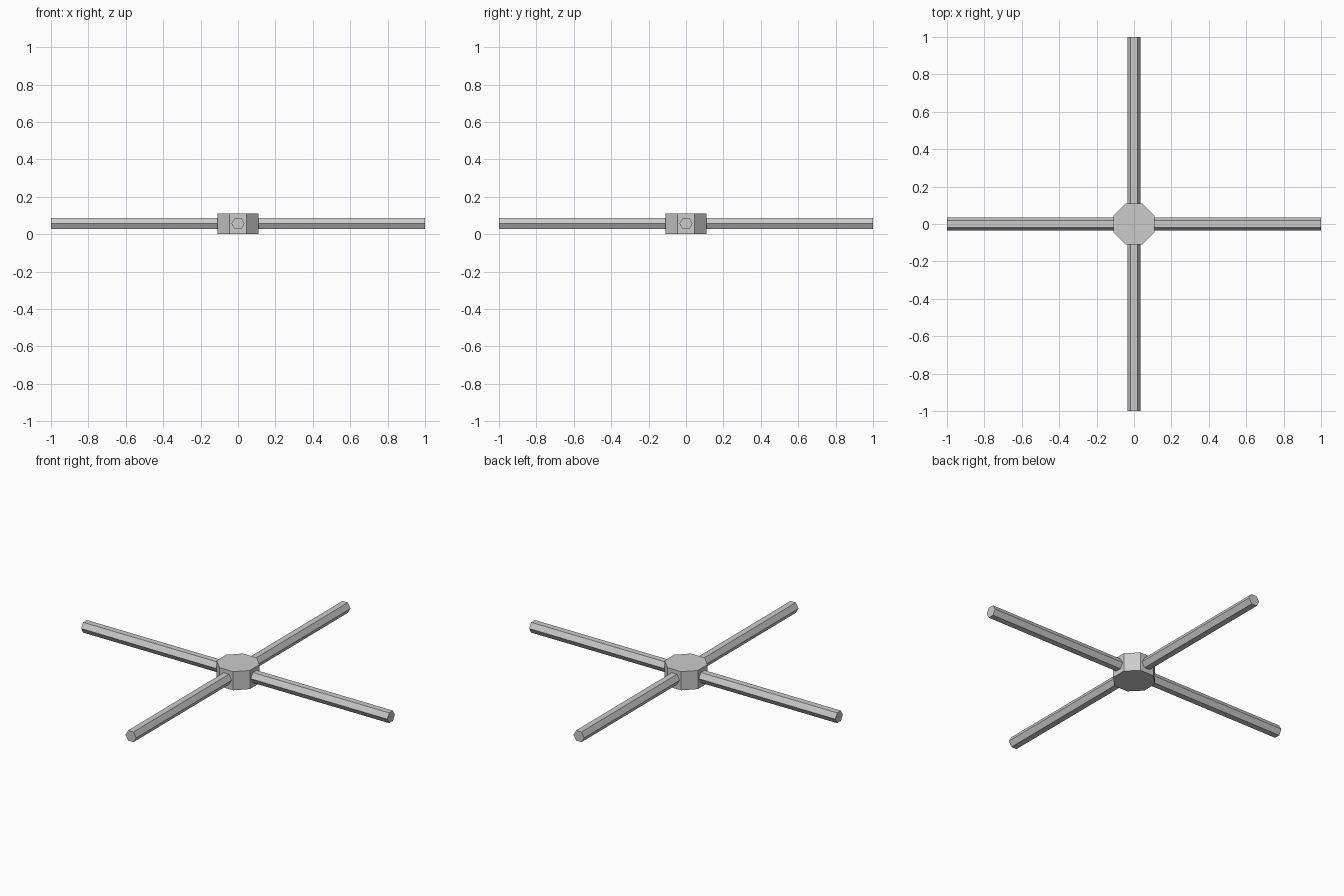
import bpy, math

if "Cube" in bpy.data.objects:
    bpy.data.objects.remove(bpy.data.objects["Cube"])

HUB_FLAT = 0.109      # hub centre to flat side
HUB_H = 0.11
ARM_R = 0.035         # hexagon corner radius
ARM_START, ARM_END = 0.10, 1.0


def prism(name, sides, radius, depth, location, rotation, spin):
    """Flat-shaded prism; spin turns the profile about its own axis."""
    bpy.ops.mesh.primitive_cylinder_add(vertices=sides, radius=radius, depth=depth)
    ob = bpy.context.object
    ob.name = name
    ob.rotation_euler = (0, 0, spin)
    bpy.ops.object.transform_apply(location=False, rotation=True, scale=False)
    ob.location = location
    ob.rotation_euler = rotation
    return ob


# Octagonal hub with flat sides facing the arms
prism("hub", 8, HUB_FLAT / math.cos(math.pi / 8), HUB_H,
      (0, 0, HUB_H / 2), (0, 0, 0), math.pi / 8)

# Four hexagonal arms, flat on top and bottom
mid = (ARM_START + ARM_END) / 2
for i, side in enumerate(("right", "back", "left", "front")):
    a = i * math.pi / 2
    prism(side + "_arm", 6, ARM_R, ARM_END - ARM_START,
          (mid * math.cos(a), mid * math.sin(a), HUB_H / 2 + 0.002),
          (0, math.pi / 2, a), 0)
